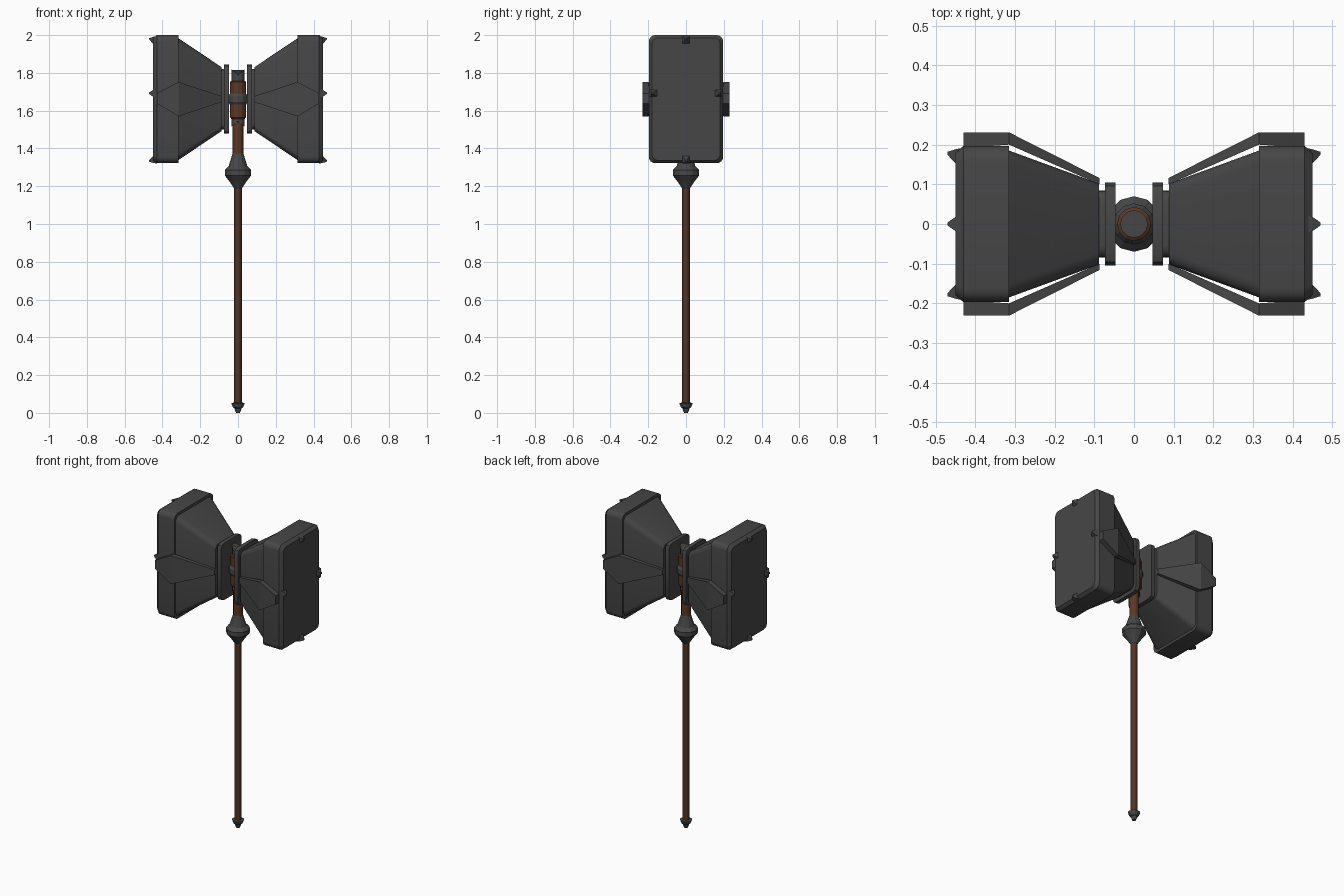
import bpy, bmesh, math

if "Cube" in bpy.data.objects:
    bpy.data.objects.remove(bpy.data.objects["Cube"])


def material(name, rgb):
    m = bpy.data.materials.new(name)
    m.diffuse_color = (*rgb, 1)
    m.use_nodes = True
    m.node_tree.nodes["Principled BSDF"].inputs["Base Color"].default_value = m.diffuse_color
    return m


IRON = material("dark iron", (0.062, 0.062, 0.062))
WOOD = material("dark wood", (0.085, 0.032, 0.016))
LEATHER = material("brown leather", (0.11, 0.038, 0.016))
ZC = 1.661  # head centre height


def loft(name, rings, mat, mirror=(False, False), smooth=True):
    """Skin a list of closed rings, cap both ends, optionally mirror in x / y."""
    bm = bmesh.new()
    loops = [[bm.verts.new(p) for p in r] for r in rings]
    n = len(rings[0])
    for a, b in zip(loops, loops[1:]):
        for i in range(n):
            j = (i + 1) % n
            bm.faces.new((a[i], a[j], b[j], b[i]))
    bm.faces.new(loops[0])
    bm.faces.new(loops[-1])
    bmesh.ops.recalc_face_normals(bm, faces=bm.faces)
    me = bpy.data.meshes.new(name)
    bm.to_mesh(me)
    bm.free()
    ob = bpy.data.objects.new(name, me)
    bpy.context.collection.objects.link(ob)
    me.materials.append(mat)
    if any(mirror):
        md = ob.modifiers.new("mirror", 'MIRROR')
        md.use_axis = (mirror[0], mirror[1], False)
        md.use_mirror_merge = False
    if smooth:
        bpy.ops.object.select_all(action='DESELECT')
        ob.select_set(True)
        bpy.context.view_layer.objects.active = ob
        bpy.ops.object.shade_smooth_by_angle(angle=math.radians(31))
    return ob


def rounded(x, hy, hz, r, seg=4):
    """Rounded rectangle in the yz plane."""
    pts = []
    for k, (sy, sz) in enumerate(((1, 1), (-1, 1), (-1, -1), (1, -1))):
        for i in range(seg + 1):
            a = math.pi / 2 * (k + i / seg)
            pts.append((x, sy * (hy - r) + r * math.cos(a),
                        ZC + sz * (hz - r) + r * math.sin(a)))
    return pts


def lathe(name, profile, mat, n=12, smooth=False):
    rings = [[(r * math.cos(math.tau * i / n), r * math.sin(math.tau * i / n), z)
              for i in range(n)] for r, z in profile]
    return loft(name, rings, mat, smooth=smooth)


# Hammer heads: flaring bell with a heavy outer block
loft("hammer_head", [rounded(*s) for s in (
    (0.07, 0.085, 0.160, 0.03), (0.088, 0.085, 0.160, 0.03),
    (0.088, 0.102, 0.170, 0.03), (0.315, 0.185, 0.322, 0.035),
    (0.315, 0.197, 0.339, 0.035), (0.430, 0.197, 0.339, 0.035),
    (0.450, 0.180, 0.324, 0.030))], IRON, (True, False))

# Flange plates next to the hub
loft("flange_plate", [rounded(x, 0.105, 0.183, 0.03, 2) for x in (0.047, 0.073)],
     IRON, (True, False))

# Pointed side straps, front and back
loft("side_strap", [
    [(x, y0, z0), (x, y1, z0), (x, y1, z1), (x, y0, z1)]
    for x, y0, y1, z0, z1 in ((0.087, 0.100, 0.116, 1.645, 1.677),
                              (0.315, 0.200, 0.231, 1.570, 1.752),
                              (0.430, 0.192, 0.231, 1.638, 1.692))],
    IRON, (True, True), False)

# Small studs on the striking faces
for label, y, z, dy, dz in (("top", 0, 1.972, 0, 0.008), ("bottom", 0, 1.342, 0, -0.008),
                            ("side", 0.170, 1.692, 0.008, 0)):
    rings = []
    for x, h, k in ((0.430, 0.022, 0), (0.448, 0.019, 0), (0.470, 0.004, 1)):
        rings.append([(x, y + k * dy + a * h, z + k * dz + b * h)
                      for a, b in ((-1, -1), (1, -1), (1, 1), (-1, 1))])
    loft(label + "_stud", rings, IRON, (True, y > 0), False)

# Handle
lathe("pommel", ((0.010, 0), (0.016, 0.012), (0.018, 0.024), (0.027, 0.030),
                 (0.036, 0.052), (0.020, 0.055)), IRON)
lathe("shaft", ((0.020, 0.04), (0.020, 1.22)), WOOD, smooth=True)
lathe("collar", ((0.020, 1.188), (0.045, 1.225), (0.070, 1.257), (0.070, 1.285),
                 (0.050, 1.305), (0.029, 1.372)), IRON)
lathe("upper_shaft", ((0.028, 1.34), (0.028, 1.54)), LEATHER, smooth=True)

# Hub between the heads: wrapped core, band and notched end caps
lathe("hub_wrap", ((0.034, 1.555), (0.043, 1.565), (0.043, 1.752), (0.034, 1.758)),
      LEATHER)
lathe("hub_band", ((0.043, 1.632), (0.052, 1.645), (0.052, 1.677), (0.043, 1.69)), IRON)
for label, z0, z1, s in (("upper", 1.745, 1.788, 1), ("lower", 1.575, 1.545, -1)):
    cap = lathe(label + "_hub_cap", ((0.035, z0), (0.035, z1)), IRON)
    for v in cap.data.vertices:
        if abs(v.co.z - z1) < 1e-4:
            v.co.z += s * abs(v.co.x) * 0.9
